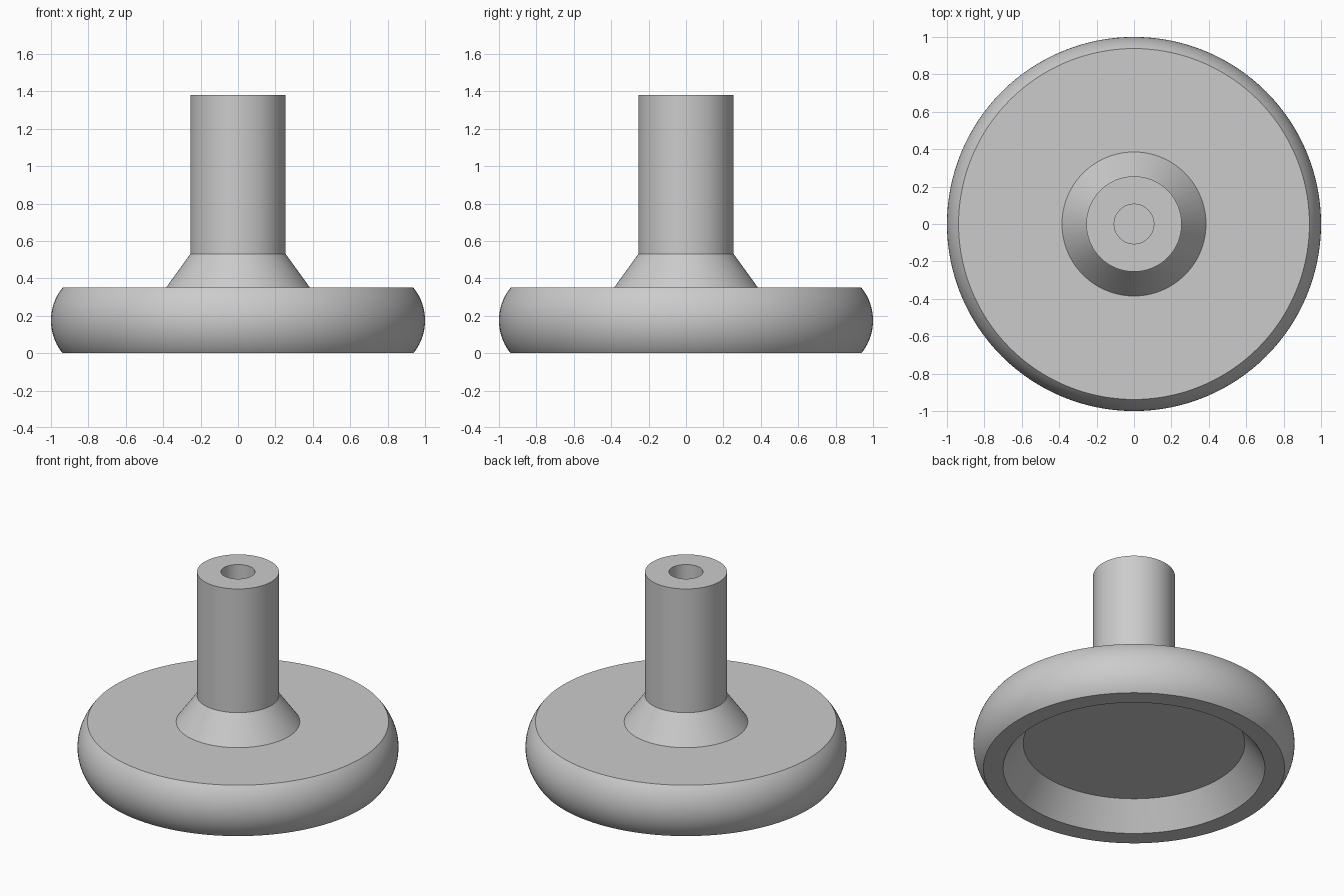
import bpy, bmesh, math

cube = bpy.data.objects.get("Cube")
if cube:
    bpy.data.objects.remove(cube, do_unlink=True)

SEGMENTS = 128
BASE_TOP = 0.35
RIM_R = 0.938      # radius of the flat faces of the base

grey = bpy.data.materials.new("plain grey")
grey.use_nodes = True
colour = (0.6, 0.6, 0.6, 1)
grey.diffuse_color = colour
grey.node_tree.nodes["Principled BSDF"].inputs["Base Color"].default_value = colour


def lathe(name, profile):
    """Spin an (r, z) profile around the z axis."""
    bm = bmesh.new()
    verts = [bm.verts.new((r, 0, z)) for r, z in profile]
    edges = [bm.edges.new(pair) for pair in zip(verts, verts[1:])]
    bmesh.ops.spin(bm, geom=verts + edges, cent=(0, 0, 0), axis=(0, 0, 1),
                   angle=math.tau, steps=SEGMENTS, use_duplicate=False)
    bmesh.ops.remove_doubles(bm, verts=bm.verts, dist=1e-5)
    bmesh.ops.recalc_face_normals(bm, faces=bm.faces)
    mesh = bpy.data.meshes.new(name)
    bm.to_mesh(mesh)
    bm.free()
    mesh.materials.append(grey)
    obj = bpy.data.objects.new(name, mesh)
    bpy.context.collection.objects.link(obj)
    bpy.ops.object.select_all(action="DESELECT")
    obj.select_set(True)
    bpy.context.view_layer.objects.active = obj
    bpy.ops.object.shade_smooth_by_angle(angle=math.radians(25))
    return obj


# Bulging outer edge: a circular arc through both rims and radius 1
half, sag = BASE_TOP / 2, 1 - RIM_R
arc_r = (half ** 2 + sag ** 2) / (2 * sag)
sweep = math.asin(half / arc_r)
STEPS = 20
bulge = []
for i in range(STEPS + 1):
    a = sweep * (2 * i / STEPS - 1)
    bulge.append((1 - arc_r + arc_r * math.cos(a), half + arc_r * math.sin(a)))

# One turned body: recessed underside, bulging base, collar, stem, blind bore
underside = [(0, 0.177), (0.69, 0.177), (0.815, 0)]
stem = [(0.385, BASE_TOP), (0.255, 0.53), (0.255, 1.38)]
bore = [(0.106, 1.38), (0.106, 0.85), (0, 0.85)]
lathe("knob_body", underside + bulge + stem + bore)
